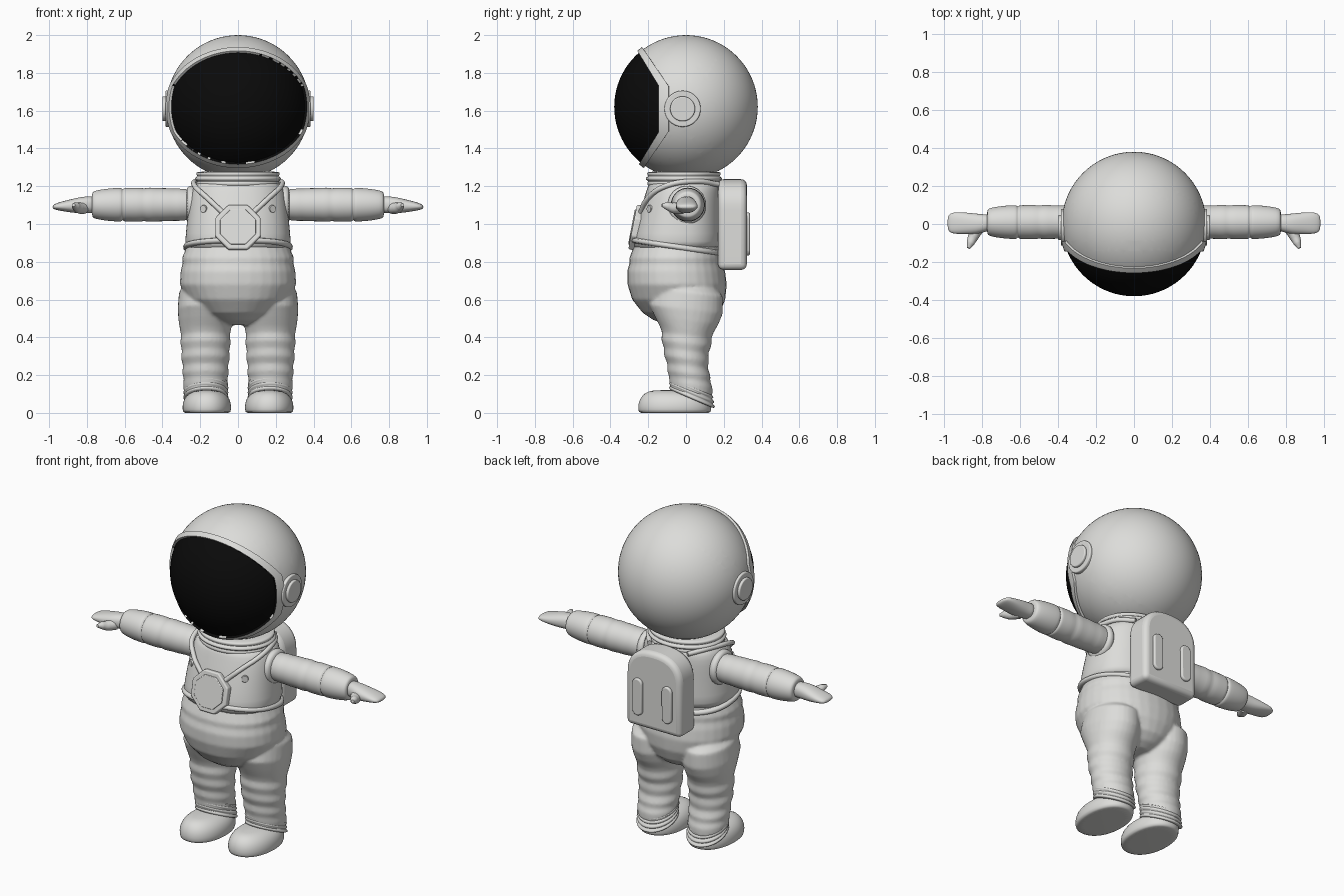
import bpy, bmesh, math
from mathutils import Matrix, Vector

if "Cube" in bpy.data.objects:
    bpy.data.objects.remove(bpy.data.objects["Cube"], do_unlink=True)


def material(name, rgb):
    m = bpy.data.materials.new(name)
    m.use_nodes = True
    m.diffuse_color = (*rgb, 1)
    node = next(n for n in m.node_tree.nodes if n.type == 'BSDF_PRINCIPLED')
    node.inputs["Base Color"].default_value = (*rgb, 1)
    return m


SUIT = material("suit_white", (0.72, 0.72, 0.70))
BLACK = material("visor_black", (0.003, 0.003, 0.003))
hard = []      # objects whose sharp edges are kept
SIDES = (("left", 1), ("right", -1))


def add(name, bm, sharp=False):
    bmesh.ops.recalc_face_normals(bm, faces=bm.faces)
    me = bpy.data.meshes.new(name)
    for f in bm.faces:
        f.smooth = True
    bm.to_mesh(me)
    bm.free()
    me.materials.append(SUIT)
    ob = bpy.data.objects.new(name, me)
    bpy.context.collection.objects.link(ob)
    if sharp:
        hard.append(ob)
    return ob


def subdivide(ob, levels=1):
    mod = ob.modifiers.new("subdivision", 'SUBSURF')
    mod.levels = mod.render_levels = levels


def skin(bm, rings):
    """Bridge rings of points into one closed body."""
    rows = [[bm.verts.new(p) for p in ring] for ring in rings]
    n = len(rows[0])
    for a, b in zip(rows, rows[1:]):
        for i in range(n):
            bm.faces.new((a[i], a[(i + 1) % n], b[(i + 1) % n], b[i]))
    bm.faces.new(rows[0])
    bm.faces.new(rows[-1])


def oval(power=2.0, n=32):
    for i in range(n):
        t = math.tau * i / n
        c, s = math.cos(t), math.sin(t)
        yield (math.copysign(abs(c) ** (2 / power), c), math.copysign(abs(s) ** (2 / power), s))


def upright(rings, cx=0, tilt=0, power=2.0):
    """Rings of (z, half width, front y, back y), stacked along z."""
    return [[(cx + c * rx, (yf + yb) / 2 + s * (yb - yf) / 2, z + tilt * s * (yb - yf) / 2)
             for c, s in oval(power)] for z, rx, yf, yb in rings]


def body(name, rings, **kw):
    bm = bmesh.new()
    skin(bm, upright(rings, **kw))
    ob = add(name, bm)
    subdivide(ob)
    return ob


def sideways(name, rings, side, power=2.0):
    """Rings of (x, y, z, half depth, half height), stacked along x."""
    bm = bmesh.new()
    skin(bm, [[(side * x, y + c * ry, z + s * rz) for c, s in oval(power)]
              for x, y, z, ry, rz in rings])
    subdivide(add(name, bm))


def disc(name, matrix, r, depth, sides=40, bevel=0.006):
    bm = bmesh.new()
    bmesh.ops.create_cone(bm, cap_ends=True, segments=sides, radius1=r, radius2=r,
                          depth=depth, matrix=matrix)
    soften(add(name, bm, True), bevel)


def soften(ob, width, segments=3):
    mod = ob.modifiers.new("bevel", 'BEVEL')
    mod.width, mod.segments, mod.limit_method = width, segments, 'ANGLE'
    mod.angle_limit = math.radians(40)


def prism(name, outline, y0, y1, bevel):
    """Extrude an (x, z) outline along y."""
    bm = bmesh.new()
    skin(bm, [[(x, y, z) for x, z in outline] for y in (y0, y1)])
    soften(add(name, bm, True), bevel, 4)


def tube(name, pts, r, radii=None):
    cu = bpy.data.curves.new(name, 'CURVE')
    cu.dimensions, cu.bevel_depth, cu.bevel_resolution, cu.use_fill_caps = '3D', r, 4, True
    sp = cu.splines.new('BEZIER')
    sp.bezier_points.add(len(pts) - 1)
    for i, (bp, p) in enumerate(zip(sp.bezier_points, pts)):
        bp.co = p
        bp.handle_left_type = bp.handle_right_type = 'AUTO'
        bp.radius = radii[i] if radii else 1
    cu.materials.append(SUIT)
    bpy.context.collection.objects.link(bpy.data.objects.new(name, cu))


# Helmet: a sphere cut along the visor and rim borders, with the rim raised
HC = Vector((0, 0, 1.62))
EYE = 1.61
bm = bmesh.new()
bmesh.ops.create_uvsphere(bm, u_segments=72, v_segments=40, radius=0.38,
                          matrix=Matrix.Translation(HC))
for y, slope in ((-0.068, 0.61), (-0.068, -0.61), (-0.14, 0), (-0.01, 0.68), (-0.01, -0.68), (-0.09, 0)):
    bmesh.ops.bisect_plane(bm, geom=bm.verts[:] + bm.edges[:] + bm.faces[:], dist=1e-5,
                           plane_co=(0, y, EYE), plane_no=(0, 1, slope))
bmesh.ops.remove_doubles(bm, verts=bm.verts, dist=0.0006)
rim = []
for f in bm.faces:
    c = f.calc_center_median()
    dz = abs(c.z - EYE)
    if c.y < min(-0.14, -0.068 - 0.61 * dz):
        f.material_index = 1
    elif c.y < min(-0.09, -0.01 - 0.68 * dz):
        rim.append(f)
raised = bmesh.ops.extrude_face_region(bm, geom=rim)["geom"]
bmesh.ops.delete(bm, geom=rim, context='FACES')
for v in raised:
    if isinstance(v, bmesh.types.BMVert):
        v.co = HC + (v.co - HC) * 1.035
helmet = add("helmet", bm, True)
helmet.data.materials.append(BLACK)

# Ear discs
for label, s in SIDES:
    turn = Matrix.Rotation(math.pi / 2, 4, 'Y')
    for part, x, r in (("base", 0.355, 0.096), ("cap", 0.37, 0.066)):
        disc(f"{label}_ear_{part}", Matrix.Translation((s * x, -0.018, EYE)) @ turn, r, 0.06)

# Neck collar with stacked rolls
collar = [(1.19, 0.2, -0.19, 0.17)]
for i in range(3):
    z, r = 1.215 + 0.026 * i, 0.008 * (i == 1)
    collar += [(z - 0.009, 0.222 + r, -0.207 - r, 0.185 + r), (z + 0.006, 0.222 + r, -0.207 - r, 0.185 + r),
               (z + 0.012, 0.212, -0.197, 0.175)]
body("neck_collar", collar)

# Trousers: belly and both legs fused into one soft surface
bm = bmesh.new()
skin(bm, upright([(0.465, 0.08, -0.09, 0.09), (0.49, 0.13, -0.17, 0.14), (0.53, 0.2, -0.23, 0.18),
                  (0.6, 0.27, -0.285, 0.208), (0.68, 0.308, -0.31, 0.216), (0.75, 0.304, -0.312, 0.207),
                  (0.79, 0.294, -0.3, 0.196), (0.82, 0.297, -0.3, 0.196), (0.86, 0.28, -0.285, 0.188),
                  (0.9, 0.265, -0.27, 0.18)], power=2.15))
leg = [(0.7, 0.09, -0.1, 0.13), (0.64, 0.14, -0.17, 0.195), (0.55, 0.148, -0.195, 0.195),
       (0.49, 0.143, -0.165, 0.172), (0.44, 0.135, -0.138, 0.145), (0.41, 0.129, -0.127, 0.135),
       (0.37, 0.134, -0.131, 0.135), (0.33, 0.125, -0.117, 0.118), (0.29, 0.13, -0.117, 0.122),
       (0.25, 0.119, -0.099, 0.115), (0.21, 0.124, -0.1, 0.13), (0.18, 0.115, -0.09, 0.128),
       (0.15, 0.118, -0.088, 0.14), (0.1, 0.112, -0.08, 0.14)]
for label, s in SIDES:
    skin(bm, upright(leg, cx=s * 0.172, tilt=-0.12))
trousers = add("trousers", bm)
mod = trousers.modifiers.new("fuse", 'REMESH')
mod.mode, mod.voxel_size, mod.use_smooth_shade = 'VOXEL', 0.009, True
mod = trousers.modifiers.new("smooth", 'SMOOTH')
mod.iterations = 5

# Boots and slanted ankle cuffs
for label, s in SIDES:
    body(f"{label}_boot", [(0, 0.11, -0.235, 0.115), (0, 0.127, -0.252, 0.132), (0.035, 0.131, -0.256, 0.136),
                           (0.075, 0.122, -0.246, 0.13), (0.105, 0.095, -0.22, 0.1),
                           (0.122, 0.05, -0.18, 0.0)], cx=s * 0.165, power=2.15)
    cuff = []
    for i in range(4):
        z, g = 0.082 + 0.025 * i, 0.004 * i
        cuff += [(z - 0.012, 0.109, -0.08, 0.142 - g), (z - 0.005, 0.12, -0.09, 0.154 - g),
                 (z + 0.006, 0.12, -0.09, 0.154 - g)]
    body(f"{label}_ankle_cuff", cuff, cx=s * 0.17, tilt=-0.42)

# Vest and its tilted belt
body("vest", [(0.85, 0.278, -0.282, 0.185), (0.9, 0.283, -0.287, 0.19), (1.0, 0.272, -0.263, 0.187),
              (1.1, 0.262, -0.235, 0.186), (1.17, 0.25, -0.212, 0.185), (1.21, 0.23, -0.2, 0.18),
              (1.235, 0.19, -0.18, 0.16)], power=2.3)
body("belt", [(0.862, 0.275, -0.28, 0.185), (0.866, 0.293, -0.298, 0.198), (0.893, 0.292, -0.296, 0.198),
              (0.897, 0.272, -0.275, 0.185)], tilt=-0.15, power=2.3)

# Chest panel
lean = Matrix.Rotation(math.radians(79), 4, 'X') @ Matrix.Rotation(math.pi / 8, 4, 'Z')
disc("chest_panel", Matrix.Translation((0, -0.258, 0.98)) @ lean, 0.13, 0.05, 8, 0.008)
disc("chest_panel_plate", Matrix.Translation((0, -0.264, 0.981)) @ lean, 0.102, 0.05, 8, 0.004)

for label, s in SIDES:
    # Shoulder strap and button
    tube(f"{label}_shoulder_strap",
         [(s * x, y, z) for x, y, z in ((0.08, -0.24, 1.06), (0.16, -0.203, 1.135), (0.228, -0.11, 1.2),
                                        (0.212, 0.05, 1.226), (0.13, 0.17, 1.21))], 0.014)
    face = Matrix.Rotation(math.pi / 2, 4, 'X') @ Matrix.Rotation(s * 0.6, 4, 'Y')
    disc(f"{label}_vest_button", Matrix.Translation((s * 0.18, -0.19, 1.08)) @ face, 0.02, 0.02, 20, 0.003)

    # Arm with shoulder ring, elbow folds and forearm seam
    sideways(f"{label}_shoulder_ring", [(x, 0.005, 1.1, r, r) for x, r in
                                        ((0.22, 0.09), (0.235, 0.103), (0.262, 0.103), (0.277, 0.085))], s)
    sideways(f"{label}_arm", [(x, 0.01, 1.102, r, r) for x, r in (
        (0.2, 0.08), (0.28, 0.081), (0.31, 0.087), (0.34, 0.084), (0.38, 0.089), (0.43, 0.087), (0.47, 0.093),
        (0.495, 0.085), (0.52, 0.091), (0.56, 0.09), (0.597, 0.089), (0.604, 0.088), (0.61, 0.079),
        (0.616, 0.087), (0.623, 0.09), (0.68, 0.087), (0.73, 0.08), (0.765, 0.072), (0.772, 0.062),
        (0.773, 0.04))], s)

    # Mitten hand and thumb
    sideways(f"{label}_hand", [(0.75, 0.008, 1.103, 0.045, 0.045), (0.79, 0.004, 1.102, 0.046, 0.044),
                               (0.83, 0, 1.1, 0.055, 0.044), (0.88, 0.003, 1.096, 0.057, 0.036),
                               (0.93, 0.005, 1.094, 0.058, 0.026), (0.965, 0.005, 1.092, 0.053, 0.017),
                               (0.982, 0.005, 1.09, 0.035, 0.008)], s, 2.3)
    tube(f"{label}_thumb", [(s * x, y, z) for x, y, z in ((0.82, -0.02, 1.085), (0.845, -0.065, 1.085),
                                                          (0.86, -0.1, 1.095), (0.87, -0.127, 1.1))],
         0.03, (1.1, 0.95, 0.7, 0.3))

    # Raised pads on the pack
    prism(f"{label}_pack_pad", [(s * 0.1 + 0.033 * c, 0.947 + 0.033 * d + math.copysign(0.08, d))
                                for c, d in oval()], 0.3, 0.338, 0.008)

# Backpack with arched top
arch = [(0.187 * c, 1.07 + 0.167 * d) for c, d in oval(2.4, 48) if d > -1e-6]
prism("backpack", arch + [(-0.187, 0.757), (0.187, 0.757)], 0.17, 0.322, 0.03)

# Smooth shading that keeps hard edges
bpy.ops.object.select_all(action='DESELECT')
for ob in hard:
    ob.select_set(True)
bpy.context.view_layer.objects.active = hard[0]
bpy.ops.object.shade_smooth_by_angle(angle=math.radians(40))
